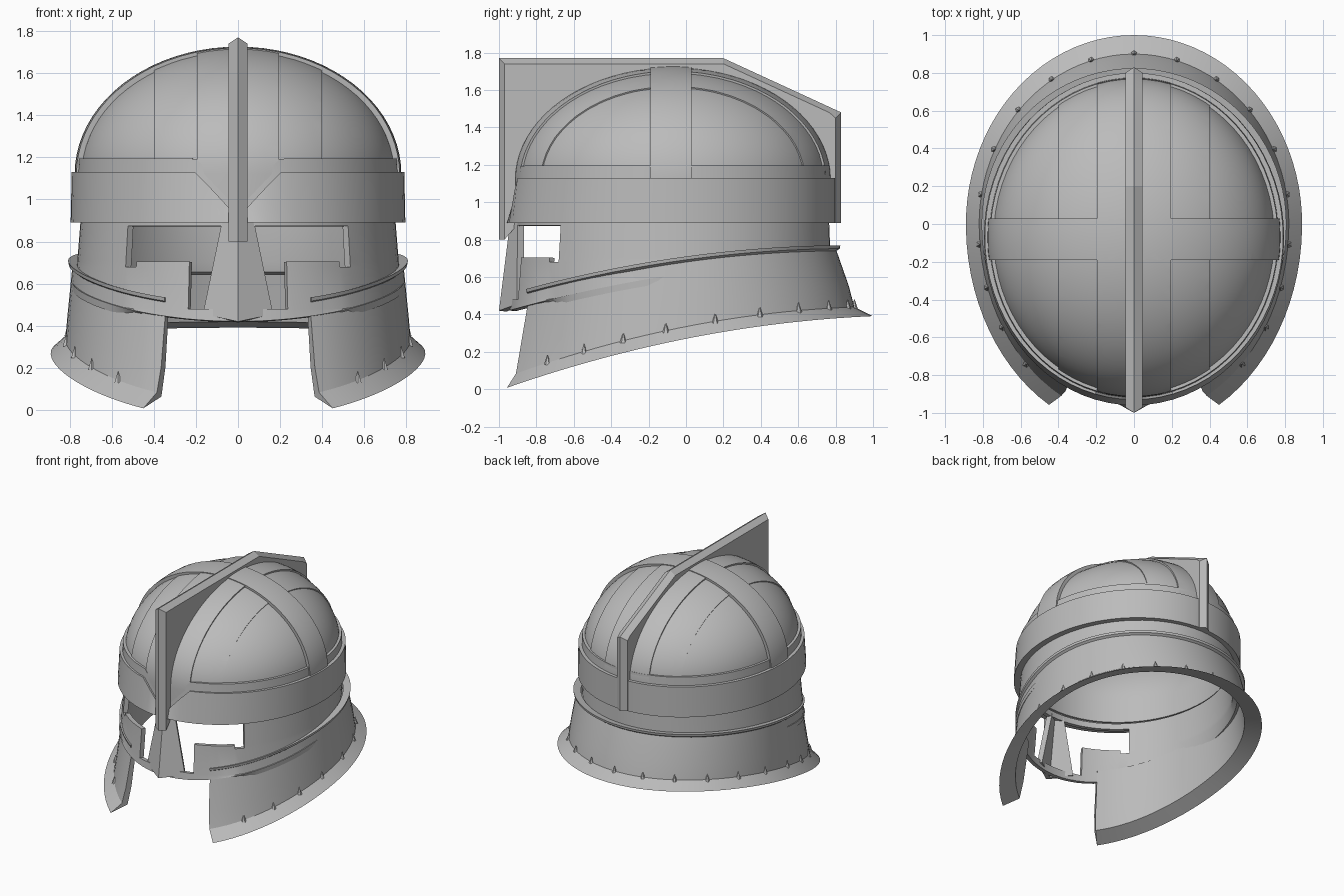
import bpy, bmesh
from math import sin, cos, pi, asin, sqrt, radians
from mathutils import Vector, Matrix

cube = bpy.data.objects.get("Cube")
if cube:
    bpy.data.objects.remove(cube, do_unlink=True)

steel = bpy.data.materials.new("grey_steel")
steel.use_nodes = True
GREY = (0.5, 0.5, 0.5, 1)
steel.diffuse_color = GREY
steel.node_tree.nodes["Principled BSDF"].inputs["Base Color"].default_value = GREY
CY = -0.07  # middle of the skull, front to back


def finish(name, bm, thickness=0, smooth=30):
    """Turn a bmesh into an object; open sheets are thickened inward."""
    bmesh.ops.remove_doubles(bm, verts=bm.verts, dist=0.0005)
    bmesh.ops.recalc_face_normals(bm, faces=bm.faces)
    if thickness:
        centre = Vector((0, CY, 0.8))
        out = sum(f.normal.dot(f.calc_center_median() - centre) * f.calc_area() for f in bm.faces)
        if out < 0:
            bmesh.ops.reverse_faces(bm, faces=bm.faces)
    mesh = bpy.data.meshes.new(name)
    bm.to_mesh(mesh)
    bm.free()
    mesh.materials.append(steel)
    ob = bpy.data.objects.new(name, mesh)
    bpy.context.collection.objects.link(ob)
    bpy.ops.object.select_all(action='DESELECT')
    ob.select_set(True)
    bpy.context.view_layer.objects.active = ob
    if thickness:
        mod = ob.modifiers.new("thickness", 'SOLIDIFY')
        mod.thickness, mod.offset = thickness, -1
        bpy.ops.object.modifier_apply(modifier=mod.name)
    bpy.ops.object.shade_smooth_by_angle(angle=radians(smooth))
    return ob


def loft(rows, wrap_u=False, wrap_v=False, caps=False, keep=None):
    """Grid of quads through rows of points; keep(i, j) may drop cells."""
    bm = bmesh.new()
    grid = [[bm.verts.new(p) for p in row] for row in rows]
    nv, nu = len(rows), len(rows[0])
    for j in range(nv if wrap_v else nv - 1):
        for i in range(nu if wrap_u else nu - 1):
            if keep is None or keep(i, j):
                k, n = (i + 1) % nu, (j + 1) % nv
                bm.faces.new((grid[j][i], grid[j][k], grid[n][k], grid[n][i]))
    if caps:
        bm.faces.new([r[0] for r in grid])
        bm.faces.new([r[-1] for r in grid])
    return bm


def oval(t, a, bf, bb, yc=CY):
    """Point on an egg-shaped outline; t = 0 is the back, pi the front."""
    return a * sin(t), yc + (bb if cos(t) > 0 else bf) * cos(t)


def angles(xs, a):
    """Even steps round the head plus exact columns at the given front x."""
    ts = [2 * pi * i / 72 for i in range(72)]
    extra = [pi + s * asin(x / a) for x in xs for s in (1, -1)]
    ts = [t for t in ts if all(abs(t - e) > 0.02 for e in extra)]
    return sorted(ts + extra)


# ---- Dome and its raised bands -------------------------------------------
def dome(name, raise_by, axis=None, lo=0, hi=0, thickness=0.03):
    a, b, h = 0.75 + raise_by, 0.825 + raise_by, 0.58 + raise_by
    levels = [(1, 0.93)] + [(cos(e), 1.12 + h * sin(e)) for e in
                            [pi / 2 * k / 20 for k in range(21)]]
    rows = [[(a * r * sin(t), CY + b * r * cos(t), z)
             for t in [2 * pi * i / 72 for i in range(72)]] for r, z in levels]
    bm = loft(rows, wrap_u=True)
    bmesh.ops.remove_doubles(bm, verts=bm.verts, dist=0.0005)
    if axis is not None:
        for at, sign in ((lo, -1), (hi, 1)):
            co, no = Vector(), Vector()
            co[axis], no[axis] = at, sign
            bmesh.ops.bisect_plane(bm, geom=bm.verts[:] + bm.edges[:] + bm.faces[:],
                                   plane_co=co, plane_no=no, clear_outer=True)
    finish(name, bm, thickness)


dome("dome_shell", 0)
dome("dome_middle_panels", 0.008, 0, -0.4, 0.4, 0.02)
dome("lengthwise_band", 0.02, 0, -0.195, 0.195, 0.03)
dome("crosswise_band", 0.026, 1, -0.19, 0.03, 0.035)


# ---- Brow band and rim, notched in a V at the front -----------------------
def notched_ring(name, profile):
    """Profile rows: half width, front, back, height, follows the notch."""
    ts = angles((0, 0.2), 0.77)
    rows = []
    for a, bf, bb, z, notch in profile:
        row = []
        for t in ts:
            x, y = oval(t, a, bf, bb)
            dip = max(0, 0.2 - abs(x)) * 1.08 if notch and y < CY else 0
            row.append((x, y, z - dip))
        rows.append(row)
    finish(name, loft(rows, wrap_u=True, wrap_v=True))


notched_ring("brow_band", [(0.795, 0.89, 0.87, 0.89, 0), (0.79, 0.86, 0.87, 1.13, 1),
                           (0.74, 0.815, 0.82, 1.13, 1), (0.73, 0.81, 0.81, 0.89, 0)])
notched_ring("brow_rim", [(0.767, 0.85, 0.845, 1.1, 1), (0.762, 0.843, 0.84, 1.195, 1),
                          (0.735, 0.81, 0.81, 1.195, 1), (0.735, 0.81, 0.81, 1.1, 1)])


# ---- Face wall with stepped eye openings ---------------------------------
def skirt_top(y):
    s = y / 0.84
    return 0.71 + 0.115 * s - 0.055 * s * s


ts = angles((0, 0.1, 0.23, 0.48, 0.53), 0.76)
heights = (0.4, 0.48, 0.68, 0.705, 0.875, 0.92)
wall = []
for z in heights:
    row = []
    for t in ts:
        flare = 0.08 * (0.9 - z)
        x, y = oval(t, 0.748 + flare, 0.835 + flare, 0.835 + flare / 2)
        row.append((x, y, max(z, skirt_top(y) - 0.09)))
    wall.append(row)


def solid(i, j):
    a, b = wall[j][i], wall[j][(i + 1) % len(ts)]
    x, z = abs(a[0] + b[0]) / 2, heights[j]
    if a[1] > -0.4 or x > 0.535 or z > 0.87:
        return True
    floor = 0.47 if x < 0.235 else 0.7 if x < 0.485 else 0.67
    return z < floor


bm = loft(wall, wrap_u=True, keep=solid)
bmesh.ops.dissolve_degenerate(bm, dist=0.001, edges=bm.edges)
finish("face_wall", bm, 0.035)

# ---- Nose guard, ridged down the middle ----------------------------------
top = [(-0.075, -0.90, 0.9), (0, -0.94, 0.9), (0.075, -0.90, 0.9)]
low = [(-0.167, -0.905, 0.455), (0, -1.0, 0.42), (0.167, -0.905, 0.455)]
finish("nose_guard", loft([top, low]), 0.04)

# ---- Crest plate with a pointed edge -------------------------------------
corners = [(-1, 0.8), (-1, 1.77), (0.2, 1.77), (0.83, 1.48), (0.83, 0.89)]
path = []
for (y0, z0), (y1, z1) in zip(corners, corners[1:]):
    path += [(y0 + (y1 - y0) * k / 10, z0 + (z1 - z0) * k / 10) for k in range(10)]
path.append(corners[-1])
ridge, rim, root = [], [], []
for y, z in path:
    ridge.append((y, z))
    rim.append((max(-0.97, min(0.8, y)), z - 0.03 if z > 1.47 else z))
    dy, dz = y - CY, z - 1.12
    if dz > 0:
        k = 1 / sqrt((dy / 0.825) ** 2 + (dz / 0.58) ** 2)
        root.append((CY + dy * k, 1.12 + dz * k))
    else:
        root.append((CY + (0.825 if dy > 0 else -0.84), max(z, 0.87)))
W = 0.046
section = [(0, ridge), (W, rim), (W, root), (-W, root), (-W, rim)]
finish("crest", loft([[(x, y, z) for y, z in line] for x, line in section],
                     wrap_v=True, caps=True), smooth=15)


# ---- Neck guard: sloping skirt open at the front -------------------------
def skirt_point(k, ring, inset=0, drop=0):
    """k runs from -1 to 1, one front end round the back to the other."""
    a, bf, bb, x_end, span, mid, tilt, bend = ring
    t = k * (pi - asin(x_end / a))
    x, y = oval(t, a - inset, bf - inset, bb - inset, 0)
    s = oval(t, a, bf, bb, 0)[1] / span
    return x, y, mid + tilt * s - bend * s * s - drop


TOP = (0.807, 0.95, 0.825, 0.35, 0.84, 0.71, 0.115, 0.055)
MID = (0.81, 0.995, 0.87, 0.365, 0.9, 0.45, 0.1775, 0.0725)
LOW = (0.82, 1.03, 0.9, 0.385, 0.92, 0.335, 0.18, 0.075)
HEM = (0.89, 1.11, 1.0, 0.45, 0.98, 0.27, 0.195, 0.075)
layers = [(TOP, 0, 0), (TOP, 0.003, 0.018), (TOP, 0.02, 0.03), (MID, 0, 0), (LOW, 0, 0),
          (HEM, 0, 0), (LOW, 0.045, 0.02), (MID, 0.045, 0), (TOP, 0.055, 0.01)]
N = 72
rows = [[skirt_point(2 * i / N - 1, *layer) for i in range(N + 1)] for layer in layers]
finish("neck_guard", loft(rows, wrap_v=True, caps=True), smooth=20)

# ---- Small studs along the flare of the neck guard -----------------------
bm = bmesh.new()
end = pi - asin(LOW[3] / LOW[0])
steps = [16 * i for i in range(7)] + [109, 122, 136]
for deg in steps + [-d for d in steps[1:]]:
    p = Vector(skirt_point(radians(deg) / end, LOW))
    bmesh.ops.create_cone(bm, cap_ends=True, segments=6, radius1=0.02, radius2=0.001,
                          depth=0.055, matrix=Matrix.Translation(p + Vector((0, 0, 0.015))))
finish("studs", bm)
